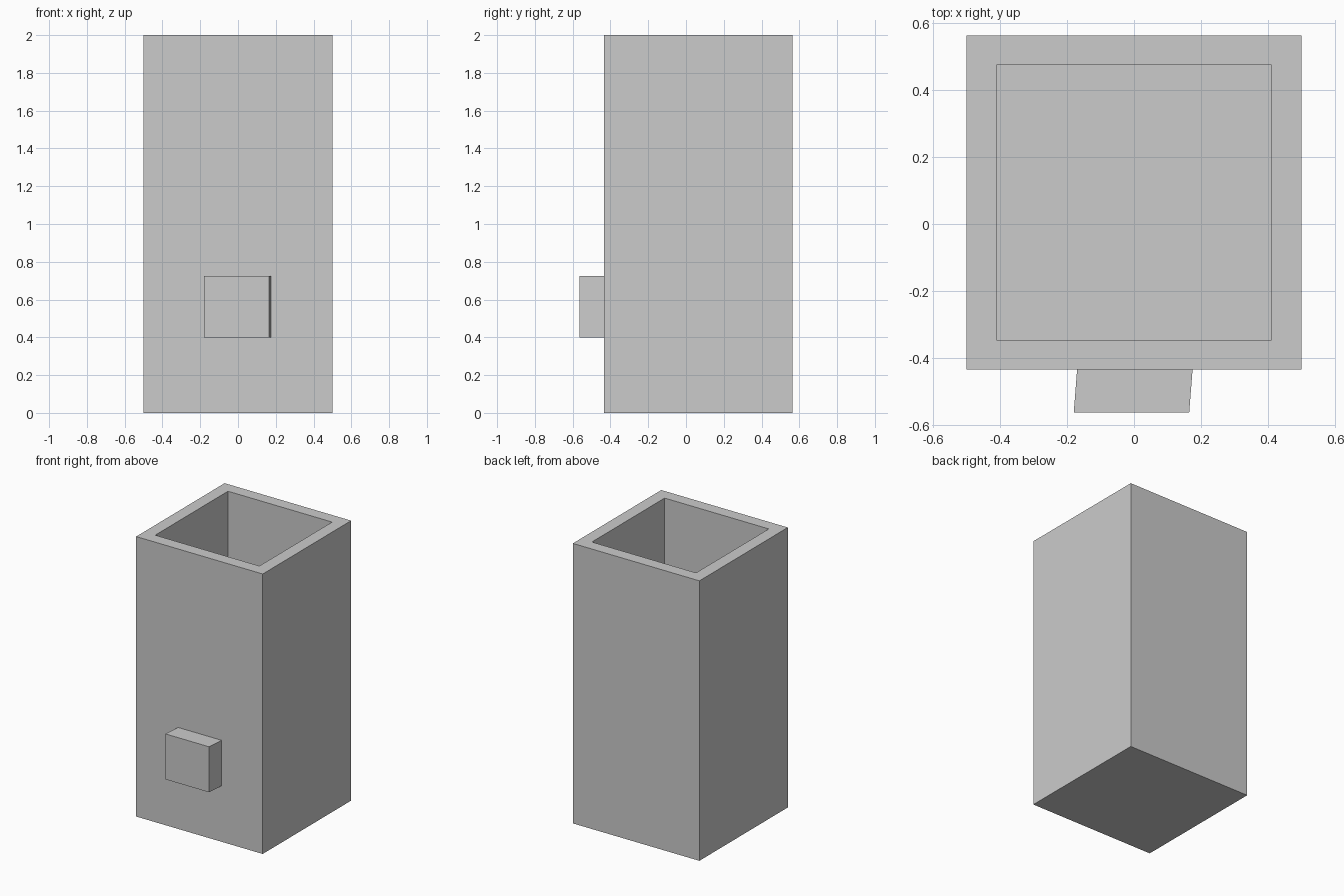
import bpy, bmesh
from mathutils import Vector

if "Cube" in bpy.data.objects:
    bpy.data.objects.remove(bpy.data.objects["Cube"])


def box(name, lo, hi):
    """Axis-aligned box between two corners, returned as object and open bmesh."""
    bm = bmesh.new()
    bmesh.ops.create_cube(bm, size=1)
    lo, hi = Vector(lo), Vector(hi)
    for v in bm.verts:
        v.co = Vector([(l + h) / 2 + c * (h - l) for l, h, c in zip(lo, hi, v.co)])
    me = bpy.data.meshes.new(name)
    ob = bpy.data.objects.new(name, me)
    bpy.context.collection.objects.link(ob)
    return ob, bm


def finish(ob, bm):
    bmesh.ops.recalc_face_normals(bm, faces=bm.faces)
    bm.to_mesh(ob.data)
    bm.free()


# Hollow bin: inset the top face, then push a well down to a thick floor
body, bm = box("bin_body", (-0.5, -0.435, 0), (0.5, 0.563, 2))
top = max(bm.faces, key=lambda f: f.calc_center_median().z)
bmesh.ops.inset_individual(bm, faces=[top], thickness=0.125)
well = bmesh.ops.extrude_face_region(bm, geom=[top])
bmesh.ops.delete(bm, geom=[top], context='FACES_ONLY')
for v in well["geom"]:
    if isinstance(v, bmesh.types.BMVert):
        v.co.z = 0.125
finish(body, bm)

# Front block, slightly skewed sideways as it leaves the wall
block, bm = box("front_block", (-0.17, -0.563, 0.4), (0.175, -0.435, 0.725))
for v in bm.verts:
    if v.co.y < -0.5:
        v.co.x -= 0.01
finish(block, bm)
